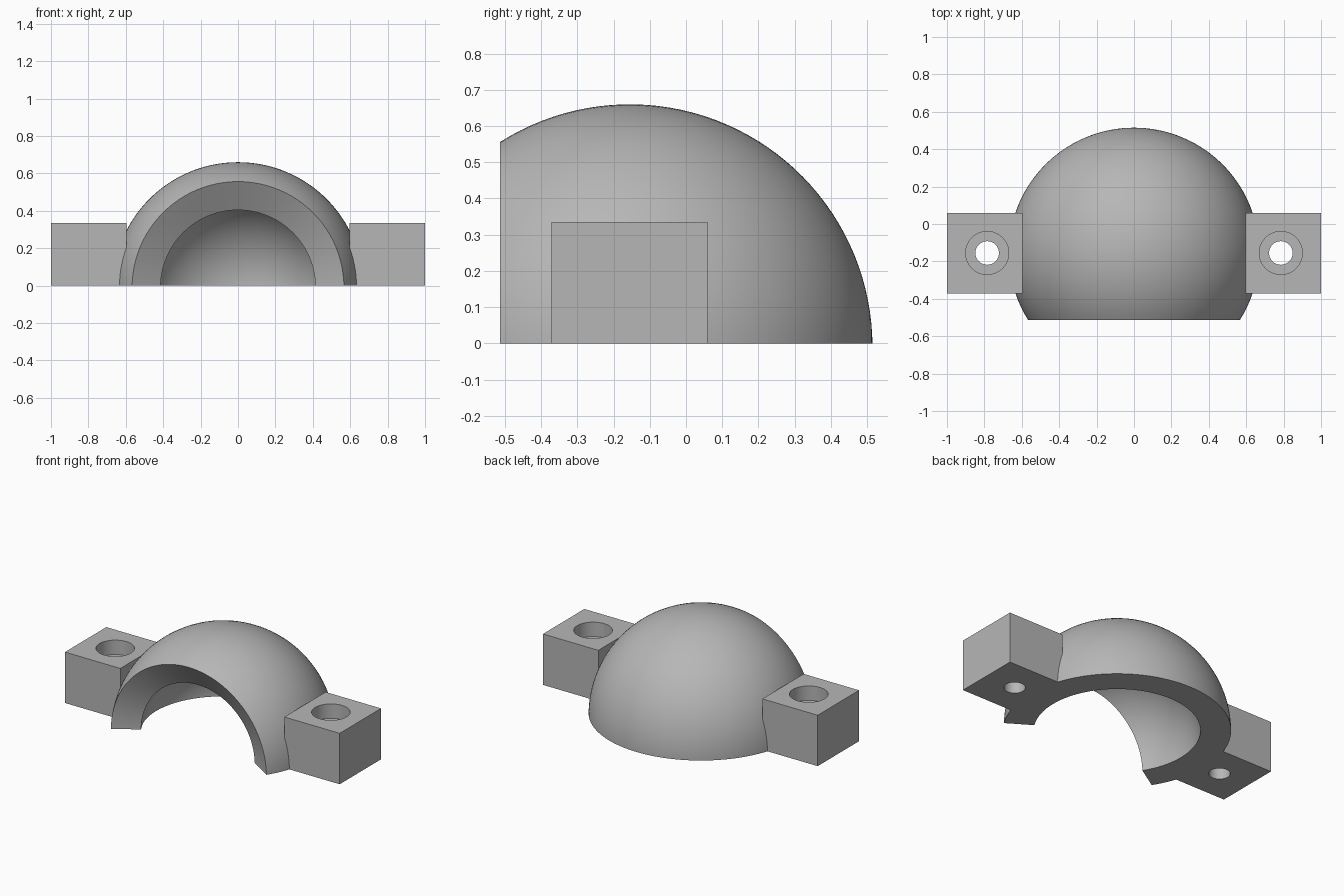
import bpy, bmesh, math
from mathutils import Vector, Matrix

if "Cube" in bpy.data.objects:
    bpy.data.objects.remove(bpy.data.objects["Cube"])

CENTRE = Vector((0, -0.155, -0.01))
OUTER, INNER = 0.67, 0.49
OPENING = math.radians(122.3)   # angle from the back pole to the conical mouth
EAR_X = 0.785                   # bolt position

grey = bpy.data.materials.new("plain grey")
grey.use_nodes = True
colour = (0.47, 0.47, 0.47, 1)
grey.diffuse_color = colour
grey.node_tree.nodes["Principled BSDF"].inputs["Base Color"].default_value = colour


def finish(name, bm):
    bmesh.ops.recalc_face_normals(bm, faces=bm.faces)
    mesh = bpy.data.meshes.new(name)
    bm.to_mesh(mesh)
    bm.free()
    mesh.materials.append(grey)
    obj = bpy.data.objects.new(name, mesh)
    bpy.context.collection.objects.link(obj)
    return obj


def box(name, low, high):
    low, high = Vector(low), Vector(high)
    bm = bmesh.new()
    bmesh.ops.create_cube(bm, size=1, matrix=Matrix.Translation((low + high) / 2)
                          @ Matrix.Diagonal((high - low).to_4d()))
    return finish(name, bm)


def cylinder(name, x, radius, bottom, top):
    bm = bmesh.new()
    bmesh.ops.create_cone(bm, cap_ends=True, segments=64, radius1=radius, radius2=radius,
                          depth=top - bottom,
                          matrix=Matrix.Translation((x, CENTRE.y, (bottom + top) / 2)))
    return finish(name, bm)


def combine(target, other, operation):
    """Apply a boolean and discard the helper."""
    mod = target.modifiers.new("cut", 'BOOLEAN')
    mod.operation, mod.solver, mod.object = operation, 'EXACT', other
    bpy.context.view_layer.objects.active = target
    bpy.ops.object.modifier_apply(modifier=mod.name)
    bpy.data.objects.remove(other)


# Hollow ball with a radial conical mouth, revolved around the y axis
bm = bmesh.new()
STEPS = 44
angles = [OPENING * i / STEPS for i in range(STEPS + 1)]
profile = [(OUTER, a) for a in angles] + [(INNER, a) for a in reversed(angles)]
verts = [bm.verts.new(CENTRE + Vector((r * math.sin(a), r * math.cos(a), 0)))
         for r, a in profile]
edges = [bm.edges.new(pair) for pair in zip(verts, verts[1:])]
bmesh.ops.spin(bm, geom=verts + edges, cent=CENTRE, axis=(0, 1, 0),
               angle=math.tau, steps=128)
bmesh.ops.remove_doubles(bm, verts=bm.verts, dist=1e-4)
body = finish("clamp_shell", bm)

# Mounting ears with counterbored bolt holes
for side in (-1, 1):
    xs = sorted((side * 0.597, side))
    combine(body, box("ear", (xs[0], -0.371, -0.1), (xs[1], 0.059, 0.335)), 'UNION')
    combine(body, cylinder("bolt_hole", side * EAR_X, 0.063, -0.3, 0.5), 'DIFFERENCE')
    combine(body, cylinder("counterbore", side * EAR_X, 0.115, 0.24, 0.5), 'DIFFERENCE')

# Flat mating face on the ground
combine(body, box("ground_cut", (-2, -2, -2), (2, 2, 0)), 'DIFFERENCE')

bpy.ops.object.select_all(action='DESELECT')
body.select_set(True)
bpy.context.view_layer.objects.active = body
bpy.ops.object.shade_smooth_by_angle(angle=math.radians(25))
